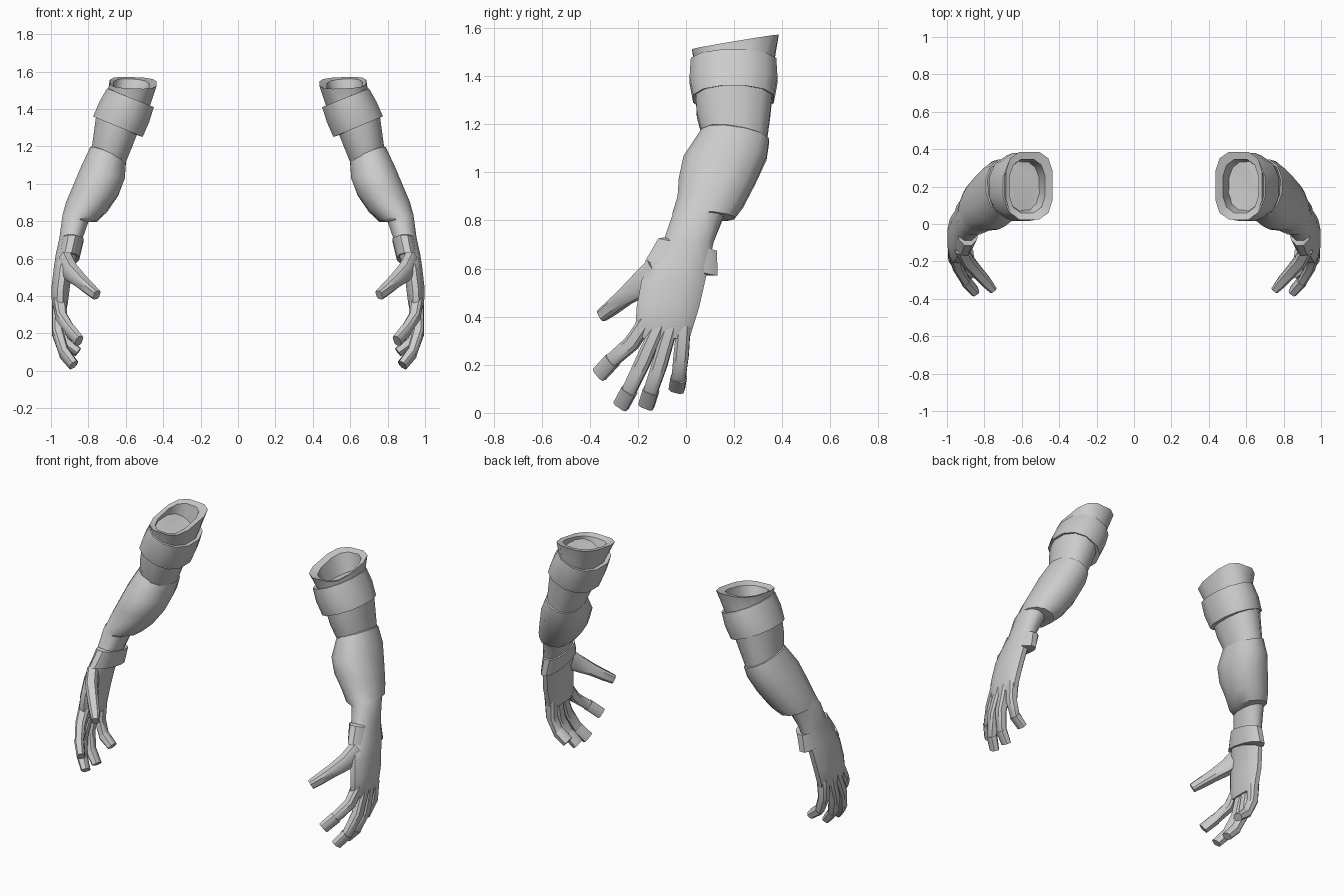
import bpy, bmesh, math
from mathutils import Vector

if "Cube" in bpy.data.objects:
    bpy.data.objects.remove(bpy.data.objects["Cube"])

grey = bpy.data.materials.new("plain_grey")
grey.diffuse_color = (0.6, 0.6, 0.6, 1)
grey.use_nodes = True
grey.node_tree.nodes["Principled BSDF"].inputs["Base Color"].default_value = grey.diffuse_color


def skin(name, rings):
    """Bridge rings of equal size, close both ends, mirror to the other arm."""
    bm = bmesh.new()
    rows = [[bm.verts.new(p) for p in r] for r in rings]
    n = len(rows[0])
    for a, b in zip(rows, rows[1:]):
        for i in range(n):
            j = (i + 1) % n
            bm.faces.new((a[i], a[j], b[j], b[i]))
    bm.faces.new(rows[0])
    bm.faces.new(rows[-1])
    bmesh.ops.recalc_face_normals(bm, faces=bm.faces)
    me = bpy.data.meshes.new(name)
    bm.to_mesh(me)
    bm.free()
    me.materials.append(grey)
    ob = bpy.data.objects.new(name, me)
    bpy.context.collection.objects.link(ob)
    bpy.ops.object.select_all(action='DESELECT')
    ob.select_set(True)
    bpy.context.view_layer.objects.active = ob
    bpy.ops.object.shade_smooth_by_angle(angle=math.radians(40))
    mir = ob.modifiers.new("mirror", 'MIRROR')
    mir.use_mirror_merge = False
    return ob


def power(v, p):
    return math.copysign(abs(v) ** p, v)


def section(x0, x1, y0, y1, z, tx=0, ty=0, p=0.9, n=12):
    """Tilted rounded slice given by its extents; tx, ty raise the outer and back sides."""
    out = []
    for i in range(n):
        a = math.tau * (i + 0.5) / n
        c, s = power(math.cos(a), p), power(math.sin(a), p)
        k = 1 / power(math.cos(math.pi / n), p)
        c, s = max(-1, min(1, c * k)), max(-1, min(1, s * k))
        out.append(((x0 + x1) / 2 + c * (x1 - x0) / 2,
                    (y0 + y1) / 2 + s * (y1 - y0) / 2, z + tx * c + ty * s))
    return out


def tube(name, path, widths, thick, n=8):
    """Rounded box tube along a path, wide across the hand and thin through it."""
    pts = [Vector(p) for p in path]
    rings = []
    for i, p in enumerate(pts):
        t = (pts[min(i + 1, len(pts) - 1)] - pts[max(i - 1, 0)]).normalized()
        wide = t.cross(Vector((1, 0, 0.3))).normalized()
        thin = t.cross(wide).normalized()
        rings.append([p + wide * widths[i] * power(math.cos(a), 0.6)
                      + thin * thick[i] * power(math.sin(a), 0.6)
                      for a in (math.tau * (k + 0.5) / n for k in range(n))])
    return skin(name, rings)


# Flared, hollow upper sleeve
skin("upper_sleeve", [section(*r) for r in (
    (.51, .73, .05, .36, 1.36, .04, 0),
    (.47, .695, .035, .365, 1.46, .04, 0),
    (.435, .685, .025, .385, 1.54, .005, .03, .65),
    (.475, .665, .06, .345, 1.53, .005, .03, .75),
    (.53, .69, .10, .32, 1.38, .03, 0))])

# Thick band round the sleeve
skin("sleeve_band", [section(*r) for r in (
    (.48, .68, .05, .345, 1.46, .05, 0),
    (.45, .70, .02, .375, 1.46, .05, 0),
    (.475, .74, .015, .38, 1.385, .055, 0),
    (.51, .775, .03, .365, 1.305, .055, 0),
    (.54, .75, .055, .34, 1.31, .05, 0))])

# Narrow elbow between band and forearm
skin("elbow", [section(*r) for r in (
    (.53, .755, .04, .36, 1.34, .05, 0),
    (.565, .77, .045, .35, 1.24, .04, 0),
    (.61, .785, .075, .335, 1.13, .04, 0))])

# Forearm guard running into the wrist and palm
skin("forearm_and_palm", [section(*r) for r in (
    (.62, .77, .085, .325, 1.155, .04, -.02),
    (.60, .79, .065, .345, 1.15, .04, -.02),
    (.605, .84, -.01, .335, 1.06, .03, 0),
    (.64, .885, -.03, .285, .96, .02, -.01),
    (.70, .92, -.035, .235, .875, .02, -.02),
    (.755, .935, -.055, .20, .82, .02, -.01),
    (.80, .938, -.057, .155, .815, .02, 0),
    (.83, .955, -.095, .115, .71),
    (.86, .975, -.15, .095, .62),
    (.885, .985, -.185, .08, .55),
    (.90, .998, -.205, .055, .44),
    (.91, .995, -.21, .03, .36, 0, 0, .75),
    (.92, .985, -.195, .015, .31, 0, 0, .75))])

# Strap wrapping the inner wrist
skin("wrist_strap", [section(*r) for r in (
    (.85, .94, -.09, .09, .70, 0, -.03),
    (.825, .95, -.115, .128, .70, 0, -.025),
    (.85, .965, -.17, .132, .60, 0, -.03),
    (.88, .96, -.14, .09, .60, 0, -.03))])

# Thumb
tube("thumb", [(.93, -.12, .59), (.895, -.19, .53), (.84, -.255, .48),
               (.79, -.31, .435), (.755, -.35, .405)],
     (.06, .05, .036, .031, .027), (.035, .038, .034, .03, .022))

# Four curled fingers, each with a slightly wider tip
fingers = {
    "index": [(.955, -.165, .38), (.945, -.225, .29), (.90, -.305, .22), (.85, -.36, .16)],
    "middle": [(.96, -.11, .37), (.965, -.18, .21), (.93, -.235, .095), (.88, -.27, .03)],
    "ring": [(.96, -.06, .37), (.965, -.11, .20), (.93, -.145, .095), (.875, -.165, .03)],
    "little": [(.955, -.01, .36), (.955, -.02, .24), (.92, -.03, .15), (.855, -.038, .10)],
}
for name, path in fingers.items():
    tube(name + "_finger", path, (.03, .033, .03, .026), (.035, .03, .026, .02))
    tube(name + "_fingertip", path[2:], (.034, .034), (.029, .024))
